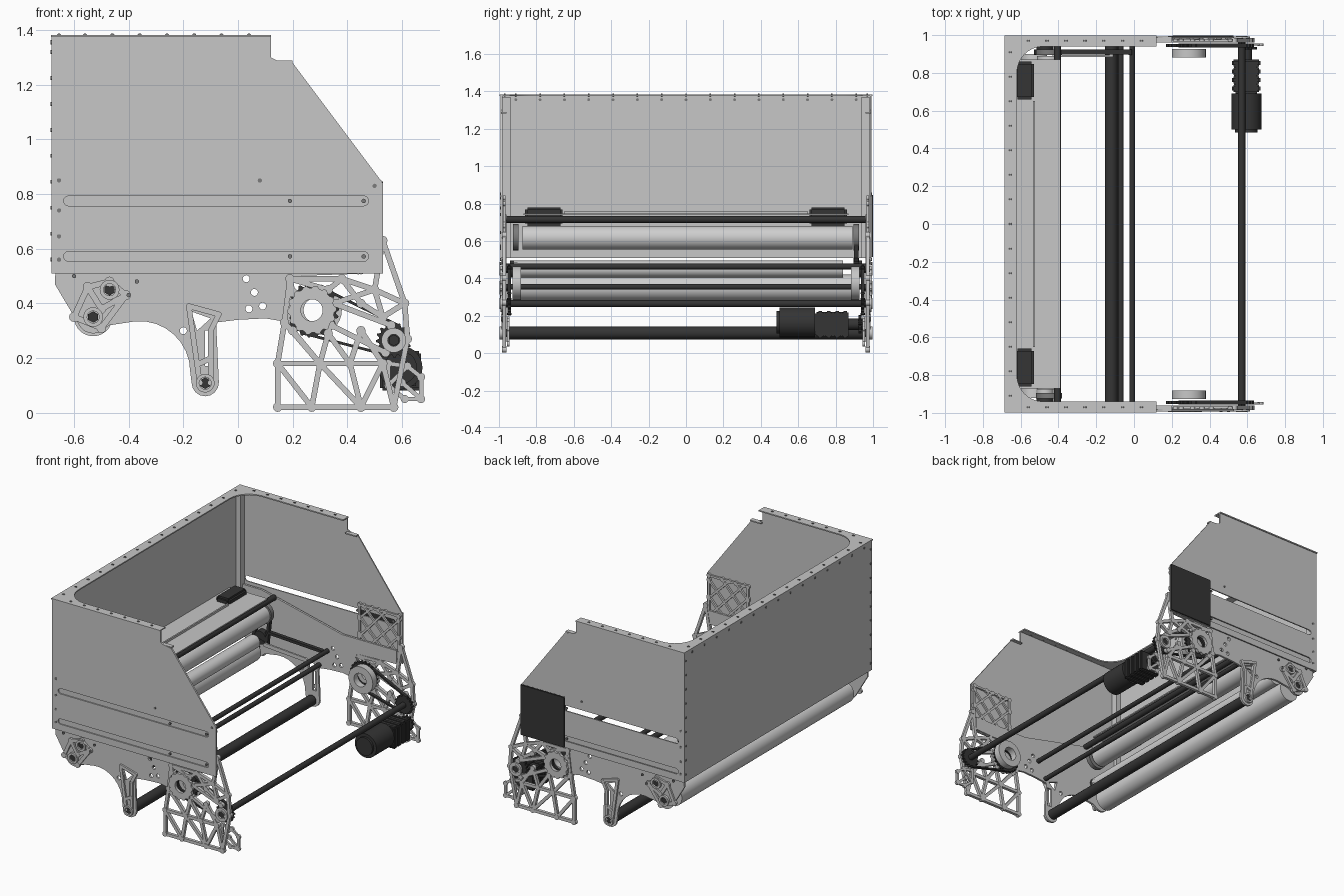
import bpy, bmesh, math
from mathutils import Matrix, Vector

if "Cube" in bpy.data.objects:
    bpy.data.objects.remove(bpy.data.objects["Cube"])

def material(name, v):
    m = bpy.data.materials.new(name)
    m.use_nodes = True
    m.diffuse_color = (v, v, v, 1)
    m.node_tree.nodes["Principled BSDF"].inputs["Base Color"].default_value = (v, v, v, 1)
    return m

PANEL = material("light grey sheet", 0.57)
ROLL = material("pale roller", 0.62)
DARK = material("charcoal", 0.035)
RIVET = material("mid grey", 0.2)

def finish(name, bm, mat):
    bmesh.ops.remove_doubles(bm, verts=bm.verts, dist=1e-5)
    bmesh.ops.recalc_face_normals(bm, faces=bm.faces)
    me = bpy.data.meshes.new(name)
    bm.to_mesh(me)
    bm.free()
    me.shade_smooth()
    me.set_sharp_from_angle(angle=0.6)
    me.materials.append(mat)
    ob = bpy.data.objects.new(name, me)
    bpy.context.collection.objects.link(ob)
    return ob

def ring(x, z, r, n=28, tooth=0):
    return [(x + (r - tooth * (i // 2 % 2)) * math.cos(math.tau * i / n),
             z + (r - tooth * (i // 2 % 2)) * math.sin(math.tau * i / n)) for i in range(n)]

def arc(x, z, r, a, b, n=8):
    angles = [math.radians(a + (b - a) * i / n) for i in range(n + 1)]
    return [(x + r * math.cos(t), z + r * math.sin(t)) for t in angles]

def slot(x0, x1, z, r):
    return arc(x0, z, r, 90, 270) + arc(x1, z, r, -90, 90)

def plate(name, loops, at, thick, mat, flat=False):
    """Filled outline with holes, standing in xz at y = at, or lying at z = at."""
    cu = bpy.data.curves.new(name, 'CURVE')
    cu.dimensions, cu.fill_mode, cu.extrude = '2D', 'BOTH', thick / 2
    for loop in loops:
        s = cu.splines.new('POLY')
        s.points.add(len(loop) - 1)
        for p, (a, b) in zip(s.points, loop):
            p.co = (a, b, 0, 1)
        s.use_cyclic_u = True
    tmp = bpy.data.objects.new(name, cu)
    me = bpy.data.meshes.new_from_object(tmp)
    bm = bmesh.new()
    bm.from_mesh(me)
    bpy.data.objects.remove(tmp)
    bpy.data.meshes.remove(me)
    turn = Matrix() if flat else Matrix.Rotation(math.pi / 2, 4, 'X')
    offset = (0, 0, at) if flat else (0, at, 0)
    bm.transform(Matrix.Translation(offset) @ turn)
    return finish(name, bm, mat)

def box(name, x0, x1, y0, y1, z0, z1, mat, bevel=0):
    bm = bmesh.new()
    bmesh.ops.create_cube(bm, size=1)
    bm.transform(Matrix.Translation(((x0 + x1) / 2, (y0 + y1) / 2, (z0 + z1) / 2))
                 @ Matrix.Diagonal((x1 - x0, y1 - y0, z1 - z0, 1)))
    if bevel:
        bmesh.ops.bevel(bm, geom=bm.edges[:], offset=bevel, segments=2, affect='EDGES')
    return finish(name, bm, mat)

def rod(name, x, z, r, y0, y1, mat, n=28):
    bm = bmesh.new()
    add_rod(bm, (x, (y0 + y1) / 2, z), r, y1 - y0, n)
    return finish(name, bm, mat)

def add_rod(bm, at, r, length, n=12, axis='X'):
    bmesh.ops.create_cone(bm, cap_ends=True, segments=n, radius1=r, radius2=r, depth=length,
                          matrix=Matrix.Translation(at) @ Matrix.Rotation(math.pi / 2, 4, axis))

def truss(name, runs, y, w, thick, mat, boss=0):
    """Flat bars along runs of points, with a round boss at each point."""
    bm = bmesh.new()
    for run in runs:
        for (ax, az), (bx, bz) in zip(run, run[1:]):
            d = Vector((bx - ax, bz - az))
            bmesh.ops.create_cube(bm, size=1, matrix=Matrix.Translation(((ax + bx) / 2, y, (az + bz) / 2))
                                  @ Matrix.Rotation(-math.atan2(d.y, d.x), 4, 'Y')
                                  @ Matrix.Diagonal((d.length, thick, w, 1)))
    for x, z in {p for run in runs for p in run}:
        add_rod(bm, (x, y, z), boss or w / 2, thick * 1.15)
    return finish(name, bm, mat)

# Side skins, lower side plates and trusses, mirrored front to rear
skin = [(-.68, .51), (-.68, 1.38), (.12, 1.38), (.12, 1.3), (.14, 1.29), (.2, 1.28), (.53, .84), (.53, .51)]
lower = ([(-.66, .74), (-.5, .74), (.1, .6), (.5, .6), (.5, .51), (.2, .5), (.19, .33), (.1, .345), (0, .34), (-.08, .33)]
         + arc(-.12, .11, .05, 0, -180) + arc(-.36, .15, .185, 0, 95) + [(-.47, .32)]
         + arc(-.53, .35, .06, -40, -140) + [(-.67, .47)])
lower_holes = [ring(x, z, .013, 12) for x, z in ((.04, .38), (.06, .44), (.09, .39), (.03, .49), (-.2, .3))]
lower_holes += [[(-.17, .37), (-.1, .345), (-.15, .3)], [(-.12, .3), (-.09, .3), (-.09, .17), (-.12, .17)]]
A, B, C, D = (.145, .02), (.27, .02), (.45, .02), (.57, .02)
E, F, G, H = (.145, .18), (.3, .18), (.41, .18), (.53, .18)
J, K, L, M = (.19, .49), (.38, .49), (.5, .45), (.61, .4)
HUB, DRIVE = (.27, .375), (.57, .265)
drive_truss = [[A, D, H, E, A], [E, B, F, C, G], [C, H], [D, (.62, .27), M, L, K, J, (.17, .33), E],
               [(.17, .33), F, (.33, .29), G, (.45, .3), H], [L, (.53, .35), M], [K, (.45, .4), (.53, .35)],
               [(.2, .44), J, (.33, .45), K], [(.35, .4), L], [(.35, .4), (.56, .32)], [(.53, .63), M],
               [(.53, .63), L], [(.34, .32), (.54, .22)], [(.2, .3), F]]
grid = [[(.22, .52), (.22, .83), (.51, .83), (.51, .52), (.22, .52)], [(.22, .62), (.41, .83)],
        [(.22, .74), (.31, .83)], [(.24, .52), (.51, .8)], [(.35, .52), (.51, .69)], [(.45, .52), (.51, .58)],
        [(.22, .64), (.33, .52)], [(.22, .75), (.44, .52)], [(.25, .83), (.51, .56)], [(.36, .83), (.51, .68)]]
for s, side in ((-1, "front"), (1, "rear")):
    slots = [slot(-.62, .46, z, .018) for z in (.775, .572)]
    plate(side + "_side_skin", [skin] + slots, s * .988, .008, PANEL)
    if s < 0:
        plate("front_skin_backing", [skin], s * .982, .004, PANEL)
    plate(side + "_lower_plate", [lower] + lower_holes, s * .968, .014, PANEL)
    truss(side + "_drive_truss", drive_truss, s * .972, .02, .02, PANEL, .017)
    truss(side + "_grid_plate", grid, s * .972, .014, .012, PANEL, .014)
    truss(side + "_motor_bracket", [[(.55, .18), (.62, .17), (.67, .13), (.67, .05), (.61, .05), (.55, .1), (.55, .18)],
                                    [(.55, .1), (.62, .17)], [(.6, .11), (.67, .05)]], s * .95, .016, .012, PANEL, .015)
    truss(side + "_roller_bracket", [[(-.6, .35), (-.55, .46), (-.47, .48), (-.41, .43), (-.5, .31), (-.6, .35)],
                                     [(-.55, .46), (-.5, .38), (-.41, .43)]], s * .98, .022, .014, PANEL, .018)
    truss(side + "_leg_bracket", [[(-.18, .39), (-.07, .36), (-.1, .3), (-.1, .11)], [(-.18, .39), (-.14, .11)],
                                  [(-.14, .18), (-.1, .2)]], s * .98, .02, .014, PANEL)
    # Hubs, sprockets and hex shaft ends
    plate(side + "_hub", [ring(*HUB, .09, 56, .008), ring(*HUB, .04)], s * .985, .02, PANEL)
    plate(side + "_hub_sprocket", [ring(*HUB, .1, 88, .01), ring(*HUB, .05)], s * .945, .014, DARK)
    plate(side + "_hub_bearing", [ring(.29, .375, .09), ring(.285, .375, .045)], s * .905, .045, PANEL)
    plate(side + "_drive_sprocket", [ring(*DRIVE, .065, 64, .01), ring(*DRIVE, .015)], s * .945, .02, DARK)
    plate(side + "_drive_ring", [ring(*DRIVE, .045), ring(*DRIVE, .022)], s * .985, .015, PANEL)
    truss(side + "_belt", [[(.3, .46), (.585, .32)], [(.24, .29), (.55, .21)]], s * .945, .01, .02, DARK)
    for i, (x, z, r) in enumerate(((-.53, .35, .036), (-.47, .45, .036), (-.12, .108, .034), (*DRIVE, .03))):
        plate(f"{side}_collar_{i}", [ring(x, z, r), ring(x, z, .022)], s * .988, .016, PANEL)
        rod(f"{side}_hex_end_{i}", x, z, .021, s * .97 - .018, s * .97 + .018, DARK, 6)
    # Corner stiffener, feeder and rivets
    box(side + "_corner_angle", -.678, -.64, s * .96 - .022, s * .96 + .022, .51, 1.37, PANEL)
    box(side + "_feeder", -.63, -.53, s * .76 - .1, s * .76 + .1, .68, .78, DARK, .012)
    rod(side + "_upper_bearing", -.45, .62, .07, s * .91 - .015, s * .91 + .015, RIVET)
    rod(side + "_lower_bearing", -.47, .45, .045, s * .92 - .02, s * .92 + .02, DARK)
    bm = bmesh.new()
    spots = [(-.655, z) for z in (.56, .645, .74, .85)] + [(.08, .85), (.5, .83), (.19, .775), (.19, .572),
                                                         (.46, .775), (.46, .572), (-.6, .5), (-.37, .48), (-.4, .43)]
    for x, z in spots:
        add_rod(bm, (x, s * .991, z), .008, .008)
    finish(side + "_rivets", bm, RIVET)
box("rear_cover_plate", .2, .53, .99, .999, .51, .85, DARK, .004)

# End wall and top rim with rounded inner corners
box("end_wall", -.683, -.673, -.992, .992, .51, 1.38, PANEL)
rim = ([(.12, -.998), (-.685, -.998), (-.685, .998), (.12, .998), (.12, .94)]
       + arc(-.48, .8, .14, 90, 180) + arc(-.48, -.8, .14, 180, 270) + [(.12, -.94)])
plate("top_rim", [rim], 1.378, .008, PANEL, flat=True)
for s in (-1, 1):
    box("rim_step", .12, .2, min(s * .96, s * .99), max(s * .96, s * .99), 1.28, 1.288, PANEL)
bm = bmesh.new()
for i in range(15):
    y = -.91 + .13 * i
    add_rod(bm, (-.655, y, 1.38), .008, .008, axis='Z')
    bmesh.ops.rotate(bm, verts=bm.verts[-24:], cent=(-.655, y, 1.38), matrix=Matrix.Rotation(math.pi / 2, 3, 'X'))
    add_rod(bm, (-.678, y, 1.355), .008, .016, axis='Y')
for i in range(9):
    for s in (-1, 1):
        add_rod(bm, (-.68, s * .975, .56 + .095 * i), .007, .012, axis='Y')
        if i < 7:
            add_rod(bm, (-.56 + .1 * i, s * .97, 1.38), .008, .008)
finish("wall_rivets", bm, RIVET)

# Shelf above the rollers
box("shelf", -.67, -.39, -.87, .87, .738, .746, PANEL)
box("shelf_lip", -.535, -.525, -.65, .65, .746, .76, PANEL)

# Rollers and cross bars
rod("upper_roller", -.45, .617, .064, -.875, .89, ROLL, 40)
rod("lower_roller", -.53, .35, .07, -.92, .9, ROLL, 40)
rod("middle_roller", -.47, .45, .045, -.92, .84, ROLL, 32)
rod("leg_roller", -.12, .108, .034, -.95, .95, DARK)
for name, x, z, r in (("shelf_bar", -.405, .715, .019), ("high_bar", -.01, .463, .015),
                      ("low_bar", -.07, .355, .015), ("drive_bar", .57, .265, .019)):
    rod(name, x, z, r, -.96, .96, DARK, 16)

# Rear belt drive
truss("rear_belt_run", [[(-.45, .67), (-.52, .45), (-.42, .42), (-.4, .6)], [(-.42, .5), (-.02, .48)]],
      .91, .018, .025, DARK)
truss("rear_tie_arm", [[(-.42, .42), (-.12, .4)]], .89, .025, .012, PANEL)

# Drive motor
rod("motor_body", .595, .165, .08, .5, .69, DARK)
rod("motor_nose", .595, .165, .06, .485, .5, DARK)
box("gearbox_core", .53, .66, .69, .87, .09, .22, DARK, .008)
for i in range(4):
    box(f"gearbox_stage_{i}", .52, .67, .7 + i * .045, .735 + i * .045, .082, .225, DARK, .008)
rod("gearbox_output", .595, .155, .03, .87, .95, DARK)
plate("motor_sprocket", [ring(.6, .155, .05, 48, .008)], .93, .015, DARK)
